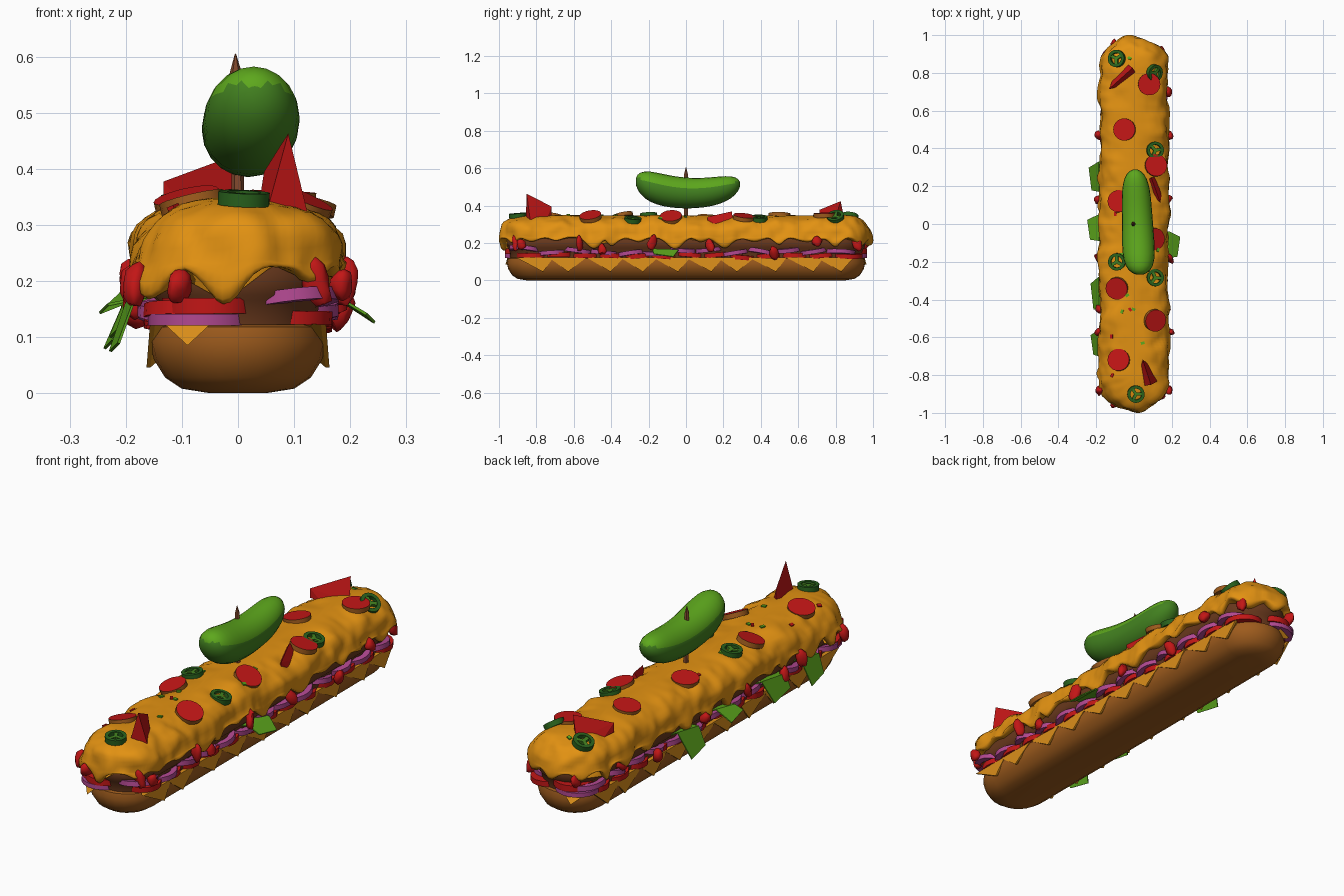
import bpy, bmesh, math, random
from mathutils import Vector, Matrix, noise
from mathutils.bvhtree import BVHTree

random.seed(4)
if "Cube" in bpy.data.objects:
    bpy.data.objects.remove(bpy.data.objects["Cube"])


def material(name, r, g, b):
    m = bpy.data.materials.new(name)
    m.use_nodes = True
    m.diffuse_color = (r, g, b, 1)
    m.node_tree.nodes["Principled BSDF"].inputs["Base Color"].default_value = (r, g, b, 1)
    return m


BUN = material("toasted bun", 0.34, 0.105, 0.012)
SAUCE = material("melted cheese", 0.76, 0.285, 0.006)
SLICE = material("cheese slice", 0.70, 0.27, 0.01)
PATTY = material("grilled meat", 0.14, 0.04, 0.012)
RED = material("tomato red", 0.54, 0.008, 0.008)
ONION = material("onion purple", 0.44, 0.065, 0.28)
LEAF = material("lettuce green", 0.11, 0.39, 0.012)
PICKLE = material("pickle green", 0.055, 0.22, 0.014)
PEPPER = material("pepper green", 0.022, 0.12, 0.012)
WOOD = material("skewer wood", 0.22, 0.065, 0.025)


def finish(name, bm, mat, angle=None):
    bmesh.ops.recalc_face_normals(bm, faces=bm.faces)
    me = bpy.data.meshes.new(name)
    bm.to_mesh(me)
    bm.free()
    me.materials.append(mat)
    ob = bpy.data.objects.new(name, me)
    bpy.context.collection.objects.link(ob)
    if angle:
        bpy.ops.object.select_all(action='DESELECT')
        ob.select_set(True)
        bpy.context.view_layer.objects.active = ob
        bpy.ops.object.shade_smooth_by_angle(angle=math.radians(angle))
    return ob


def second_colour(ob, mat, rule):
    ob.data.materials.append(mat)
    for p in ob.data.polygons:
        p.material_index = int(rule(p.normal))


def loft(name, rings, mat, angle=50, loop=False):
    """Skin a list of closed rings of points."""
    bm = bmesh.new()
    rows = [[bm.verts.new(p) for p in ring] for ring in rings]
    pairs = list(zip(rows, rows[1:])) + ([(rows[-1], rows[0])] if loop else [])
    for a, b in pairs:
        for i in range(len(a)):
            j = (i + 1) % len(a)
            bm.faces.new((a[i], a[j], b[j], b[i]))
    if not loop:
        bm.faces.new(rows[0])
        bm.faces.new(rows[-1])
    return finish(name, bm, mat, angle)


def turned(name, profile, mat, sides=18, loop=False):
    """Revolve (radius, z) points about z."""
    rings = [[(r * math.cos(math.tau * i / sides), r * math.sin(math.tau * i / sides), z)
              for i in range(sides)] for r, z in profile]
    return loft(name, rings, mat, 40, loop)


def disc(name, r, h, mat):
    return turned(name, [(r, -h / 2), (r, h / 2)], mat)


def ring(name, r, hole, h, mat):
    return turned(name, [(r, -h / 2), (r, h / 2), (hole, h / 2), (hole, -h / 2)], mat, loop=True)


def hull(name, points, mat):
    bm = bmesh.new()
    bmesh.ops.convex_hull(bm, input=[bm.verts.new(p) for p in points])
    return finish(name, bm, mat)


def outline(spine, straight, arc):
    """Stadium outline as (spine y, direction x, direction y)."""
    pts = []
    for s in (1, -1):
        pts += [(s * spine * (2 * i / straight - 1), s, 0) for i in range(straight)]
        pts += [(s * spine, s * math.cos(math.pi * i / arc), s * math.sin(math.pi * i / arc))
                for i in range(arc)]
    return pts


def loaf(name, spine, profile, mat):
    rings = [[(w * dx, y + w * dy, z) for y, dx, dy in outline(spine, 12, 12)]
             for w, z in profile]
    return loft(name, rings, mat, 60)


# Bread and meat
loaf("bottom_bun", 0.80, [(0.05, 0), (0.10, 0.008), (0.13, 0.028), (0.15, 0.06),
                          (0.158, 0.092), (0.152, 0.118), (0.13, 0.124)], BUN)
loaf("meat", 0.80, [(0.14, 0.122), (0.145, 0.165), (0.155, 0.175), (0.16, 0.225), (0.14, 0.24)], PATTY)
loaf("top_bun", 0.80, [(0.13, 0.225), (0.16, 0.238), (0.16, 0.26), (0.10, 0.305)], BUN)

# Melted cheese blanket with drips
path = outline(0.81, 120, 40)
drips = [(i * 320 / 30 + random.uniform(-2.5, 2.5), random.uniform(0.012, 0.065),
          random.uniform(2.0, 4.2)) for i in range(30)]


def drip(i):
    total = 0
    for c, depth, width in drips:
        d = min(abs(i - c), 320 - abs(i - c))
        total = max(total, depth * math.exp(-(d / width) ** 2))
    return total


def blanket(w, z, i, lump):
    y, dx, dy = path[i]
    p = Vector((w * dx, y + w * dy, z))
    bump = lump * noise.noise(p * 9) + 0.4 * lump * noise.noise(p * 22)
    return p + Vector((dx, dy, 0.5)) * bump


rings = []
for w, t in ((0.155, 0.06), (0.168, 0), (0.181, 0.12), (0.184, 0.4), (0.182, 0.75)):
    rings.append([blanket(w + 0.12 * drip(i) * (1 - t), 0.235 * t + (0.225 - drip(i)) * (1 - t), i, 0.018)
                  for i in range(320)])
for k in range(11):
    a = math.radians(k * 8.7)
    w = 0.18 * math.cos(a) ** 0.85
    z = 0.235 + 0.113 * math.sin(a) ** 0.82
    rings.append([blanket(w, z, i, 0.022 * min(1, w / 0.1)) for i in range(320)])
sauce = loft("melted_cheese", rings, SAUCE, 80)
tree = BVHTree.FromPolygons([v.co for v in sauce.data.vertices],
                            [p.vertices for p in sauce.data.polygons])


def rest(ob, x, y, lift=0.0, turn=0.0, lean=True):
    """Set a topping on the cheese, following its slope."""
    hit, normal, _, _ = tree.ray_cast(Vector((x, y, 1)), Vector((0, 0, -1)))
    up = (normal + Vector((0, 0, 0.25))).normalized() if lean else Vector((0, 0, 1))
    rot = Vector((0, 0, 1)).rotation_difference(up).to_matrix().to_4x4()
    ob.matrix_world = Matrix.Translation(hit + up * lift) @ rot @ Matrix.Rotation(turn, 4, 'Z')


# Round toppings with a browned rim
for x, y in ((-0.05, 0.5), (0.08, 0.74), (0.115, 0.31), (-0.08, 0.12),
             (0.105, -0.08), (-0.09, -0.34), (0.11, -0.51), (-0.08, -0.72)):
    slice_ob = disc("tomato_topping", 0.059, 0.022, RED)
    second_colour(slice_ob, BUN, lambda n: n.z < 0.5)
    rest(slice_ob, x, y, 0.002)

# Green pepper rings, each with a core and three inner ribs
for x, y in ((-0.09, 0.875), (0.105, 0.80), (0.11, 0.39), (-0.09, -0.2), (0.11, -0.285), (0.01, -0.9)):
    turn = random.uniform(0, 6)
    rest(ring("pepper_ring", 0.046, 0.03, 0.024, PEPPER), x, y, 0.006, turn)
    bm = bmesh.new()
    for k in range(3):
        rib = Matrix.Rotation(math.tau * k / 3, 4, 'Z') @ Matrix.Translation((0.014, 0, 0))
        bmesh.ops.create_cube(bm, size=1, matrix=rib @ Matrix.Diagonal((0.036, 0.016, 0.018, 1)))
    rest(finish("pepper_ribs", bm, PICKLE), x, y, 0.006, turn)


# Tomato wedges
def wedge(x, y, length, height, width, turn):
    h, w = length / 2, width / 2
    ob = hull("tomato_wedge", [(-h, 0, height), (-h * 0.3, 0, height * 0.8), (h, 0, height * 0.42),
                               (-h * 0.9, -w, -0.02), (-h * 0.9, w, -0.02),
                               (h, 0, -0.01), (h * 0.5, -w * 0.6, -0.02), (h * 0.5, w * 0.6, -0.02)], RED)
    rest(ob, x, y, turn=math.radians(turn), lean=False)


wedge(0.068, -0.785, 0.14, 0.118, 0.075, 108)
wedge(-0.07, 0.77, 0.17, 0.08, 0.07, -138)
wedge(0.115, 0.18, 0.14, 0.05, 0.07, -70)

# Chopped herb and tomato flakes
for i in range(12):
    bm = bmesh.new()
    bmesh.ops.create_cube(bm, size=0.02, matrix=Matrix.Diagonal((1, 0.7, 0.35, 1)))
    rest(finish("flake", bm, RED if i % 3 == 0 else LEAF), random.uniform(-0.13, 0.13),
         random.uniform(-0.9, 0.9), 0.002, random.uniform(0, 6))

# Cheese slice corners draped over the bottom bun
for s in (1, -1):
    for k in range(10):
        y = -0.8 + k * 0.178 + random.uniform(-0.015, 0.015)
        tip = y + random.uniform(0.0, 0.05)
        hull("cheese_slice", [(s * (0.148 + o), yy, z) for o in (0, 0.009)
                              for yy, z in ((y - 0.1, 0.122), (y + 0.1, 0.122))]
             + [(s * (0.156 + o), tip, 0.046) for o in (0, 0.007)]
             + [(s * 0.06, y, 0.127)], SLICE)
    hull("cheese_slice", [(x, s * yy, z) for x, yy, z in (
        (-0.13, 0.92, 0.122), (-0.05, 0.955, 0.122), (-0.09, 0.965, 0.085),
        (-0.05, 0.85, 0.128), (-0.09, 0.95, 0.085))], SLICE)

# Tomato slices and onion rings in the filling
for k in range(13):
    y = -0.84 + k * 0.14
    for s in (1, -1):
        ob = disc("tomato_slice", 0.085, 0.024, RED)
        ob.location = (s * 0.083, y + s * 0.02, 0.134 + random.uniform(-0.01, 0.01))
        ob.rotation_euler = (random.uniform(-0.12, 0.12), random.uniform(-0.08, 0.08), 0)
        ob = ring("onion_ring", 0.086, 0.06, 0.022, ONION)
        ob.location = (s * 0.093, y - s * 0.02, 0.154 + random.uniform(-0.014, 0.014))
        ob.rotation_euler = (random.uniform(-0.2, 0.2), random.uniform(-0.12, 0.12), 0)
for s in (1, -1):
    ob = ring("onion_ring", 0.095, 0.065, 0.02, ONION)
    ob.location = (-0.065, s * 0.875, 0.131)
    ob = disc("tomato_slice", 0.085, 0.028, RED)
    ob.location = (-0.05, s * 0.885, 0.156)


# Red pepper chunks spilling from the sides
def chunk(x, y, z):
    bm = bmesh.new()
    bmesh.ops.create_icosphere(bm, subdivisions=2, radius=0.025)
    for v in bm.verts:
        v.co *= 1 + 0.5 * noise.noise(v.co * 40 + Vector((y * 9, 0, 0)))
    ob = finish("red_pepper_chunk", bm, RED, 60)
    ob.location = (x, y, z)
    ob.scale = (0.8, 1, random.uniform(1.0, 1.8))
    ob.rotation_euler = (random.uniform(-0.6, 0.6), 0, random.uniform(0, 3))


for s in (1, -1):
    for y, z in ((-0.88, 0.195), (-0.57, 0.2), (-0.45, 0.165), (-0.18, 0.205),
                 (0.13, 0.19), (0.47, 0.15), (0.7, 0.21)):
        chunk(s * random.uniform(0.17, 0.19), y, z)
    chunk(-0.105, s * 0.95, 0.19)
    chunk(0.14, s * 0.91, 0.20)

# Lettuce leaves: folded sheets poking out of the filling
for s, y, w, reach, low in ((-1, 0.25, 0.08, 0.24, 0.08), (-1, -0.02, 0.07, 0.248, 0.145),
                            (-1, -0.37, 0.09, 0.23, 0.10), (-1, -0.63, 0.07, 0.23, 0.075),
                            (1, -0.11, 0.07, 0.245, 0.128)):
    bm = bmesh.new()
    a, b, c, d, e, f = [bm.verts.new((s * px, py, pz)) for px, py, pz in (
        (0.12, y - w, 0.165), (0.12, y + w, 0.165), (0.188, y + w, 0.2 if s < 0 else 0.165),
        (0.185, y - w, 0.17), (reach, y + w * 0.6, low), (reach - 0.015, y - w * 0.9, low + 0.015))]
    bm.faces.new((a, b, c, d))
    bm.faces.new((d, c, e, f))
    leaf = finish("lettuce_leaf", bm, LEAF)
    leaf.modifiers.new("thickness", 'SOLIDIFY').thickness = 0.005

# Bent pickle, lighter on top, held by a skewer
rings = []
for k in range(19):
    t = -math.cos(math.pi * (0.04 + 0.92 * k / 18))
    r = (0.082 - 0.01 * t) * (1 - abs(t) ** 5) ** 0.5
    rings.append([(0.018 - 0.012 * t + r * math.cos(math.tau * i / 20), 0.01 + 0.28 * t,
                   0.467 + 0.055 * t * t - 0.008 * t + r * math.sin(math.tau * i / 20))
                  for i in range(20)])
pickle = loft("pickle", rings, PICKLE, 70)
second_colour(pickle, LEAF, lambda n: n.z > 0.4)
skewer = turned("skewer", [(0.011, 0.25), (0.011, 0.57), (0.001, 0.605)], WOOD, 6)
skewer.rotation_euler = (0, math.radians(-1), 0)
skewer.location.x = 0.006
